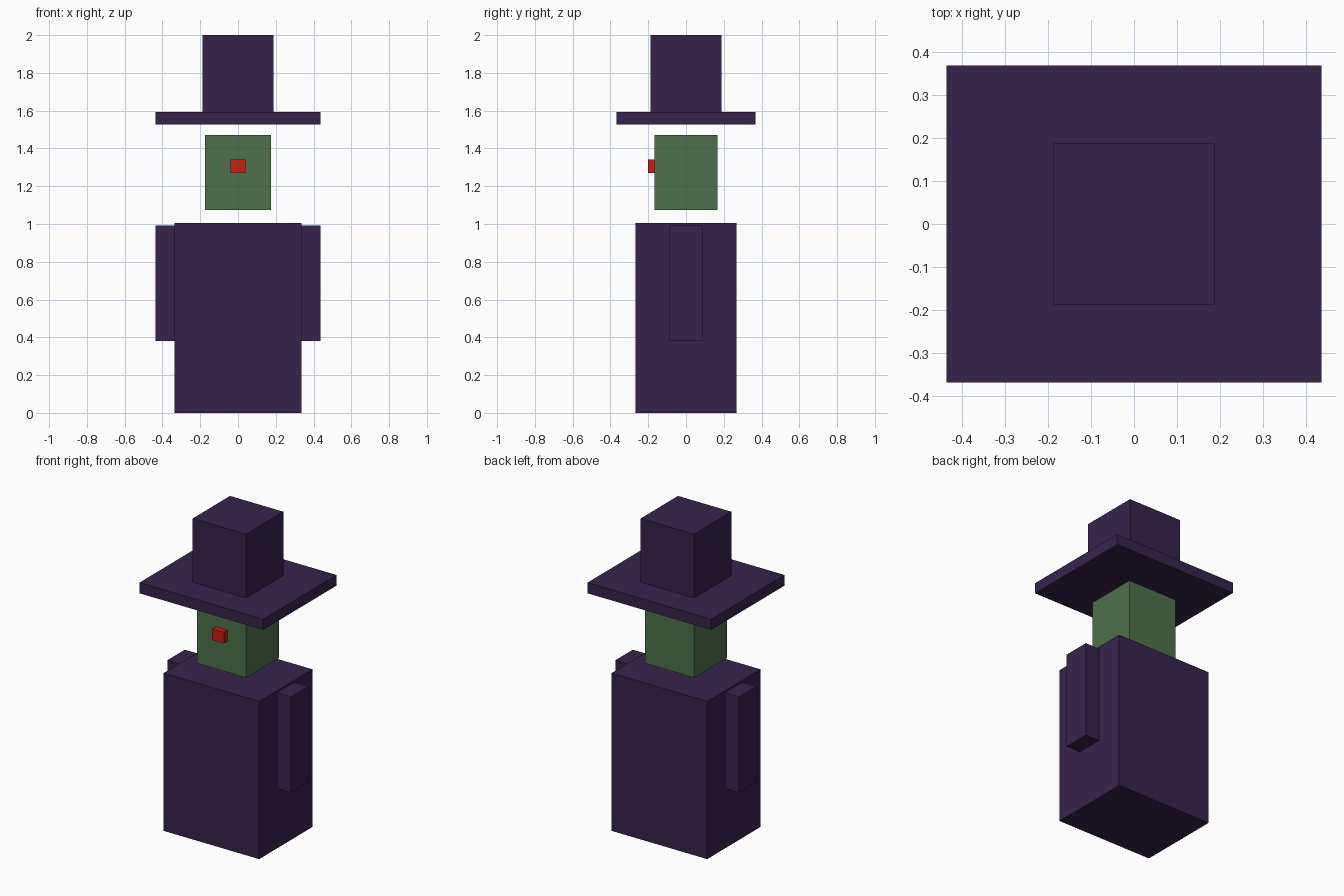
import bpy
import bmesh

if "Cube" in bpy.data.objects:
    bpy.data.objects.remove(bpy.data.objects["Cube"])


def make_material(name, rgb):
    mat = bpy.data.materials.new(name)
    mat.diffuse_color = (*rgb, 1.0)
    mat.use_nodes = True
    mat.node_tree.nodes["Principled BSDF"].inputs["Base Color"].default_value = mat.diffuse_color
    return mat


purple = make_material("dark purple", (0.037, 0.017, 0.072))
green = make_material("moss green", (0.078, 0.160, 0.072))
red = make_material("red", (0.58, 0.014, 0.007))


def box(name, x, y, z, mat):
    """Box spanning the (min, max) range given for each axis."""
    bm = bmesh.new()
    bmesh.ops.create_cube(bm, size=1.0)
    for v in bm.verts:
        v.co = [r[0] if c < 0 else r[1] for c, r in zip(v.co, (x, y, z))]
    mesh = bpy.data.meshes.new(name)
    bm.to_mesh(mesh)
    bm.free()
    mesh.materials.append(mat)
    obj = bpy.data.objects.new(name, mesh)
    bpy.context.collection.objects.link(obj)
    return obj


# Body block
box("body", (-0.337, 0.337), (-0.268, 0.268), (0.0, 1.005), purple)

# Arms, one on each side of the body
box("right_arm", (0.337, 0.436), (-0.087, 0.087), (0.38, 0.992), purple)
box("left_arm", (-0.436, -0.337), (-0.087, 0.087), (0.38, 0.992), purple)

# Head floating above the body, with a nose on the front
box("head", (-0.174, 0.174), (-0.166, 0.166), (1.073, 1.472), green)
box("nose", (-0.041, 0.041), (-0.202, -0.166), (1.27, 1.341), red)

# Hat: wide thin brim and a square crown
box("hat_brim", (-0.436, 0.436), (-0.369, 0.369), (1.526, 1.594), purple)
box("hat_crown", (-0.188, 0.188), (-0.188, 0.188), (1.594, 2.0), purple)
